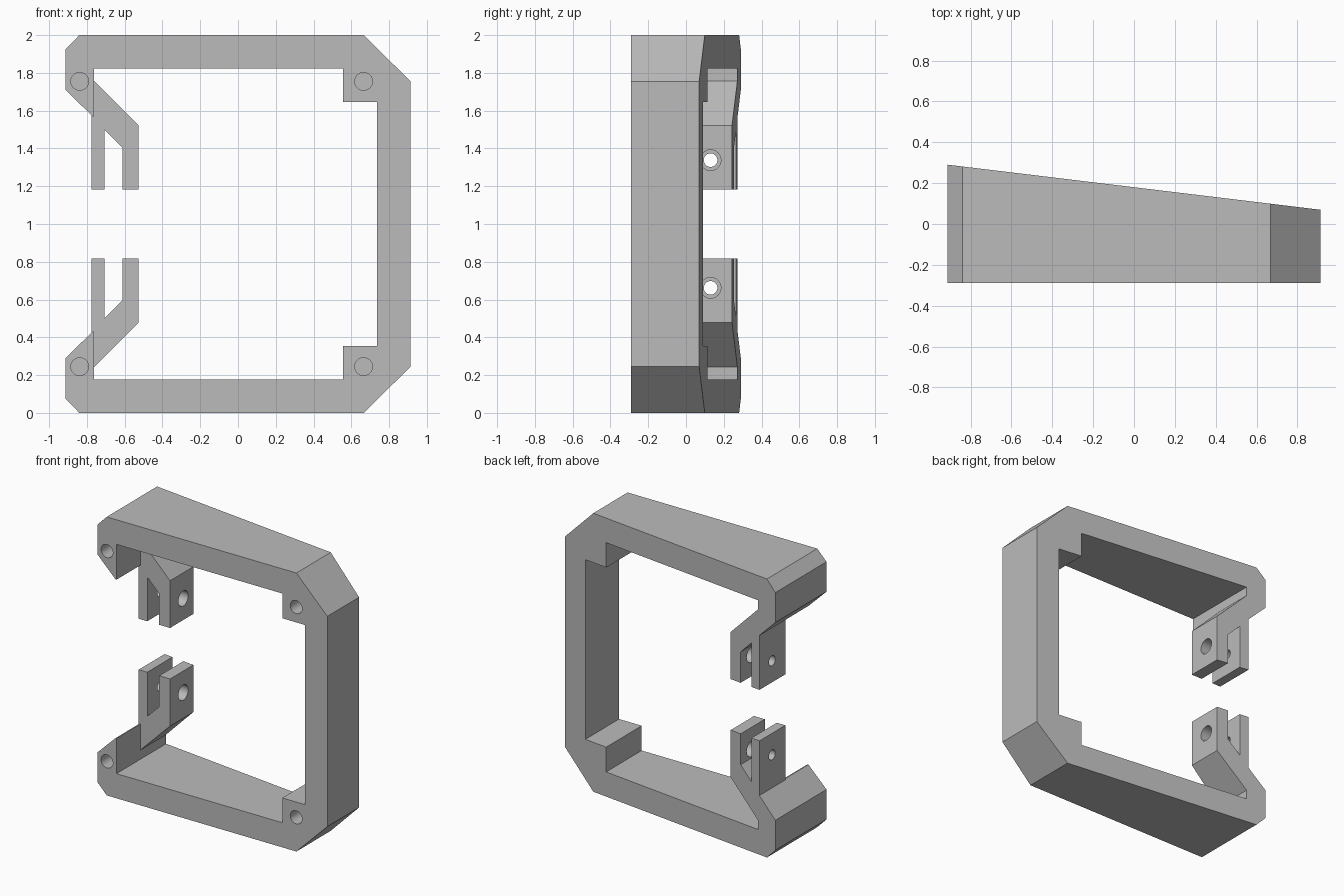
import bpy, bmesh, math
from mathutils import Matrix

cube = bpy.data.objects.get("Cube")
if cube:
    bpy.data.objects.remove(cube, do_unlink=True)

grey = bpy.data.materials.new("plain grey")
grey.use_nodes = True
grey.diffuse_color = (0.5, 0.5, 0.5, 1)
grey.node_tree.nodes["Principled BSDF"].inputs["Base Color"].default_value = (0.5, 0.5, 0.5, 1)


def add_object(name, bm):
    bmesh.ops.recalc_face_normals(bm, faces=bm.faces)
    mesh = bpy.data.meshes.new(name)
    bm.to_mesh(mesh)
    bm.free()
    mesh.materials.append(grey)
    obj = bpy.data.objects.new(name, mesh)
    bpy.context.collection.objects.link(obj)
    return obj


def prism(name, outline, direction):
    """Extrude a flat outline of 3D points along a direction."""
    bm = bmesh.new()
    face = bm.faces.new([bm.verts.new(p) for p in outline])
    out = bmesh.ops.extrude_face_region(bm, geom=[face])
    verts = [v for v in out["geom"] if isinstance(v, bmesh.types.BMVert)]
    bmesh.ops.translate(bm, verts=verts, vec=direction)
    return add_object(name, bm)


def rod(name, centre, radius, length, axis):
    bm = bmesh.new()
    turn = Matrix.Rotation(math.pi / 2, 4, axis)
    bmesh.ops.create_cone(bm, cap_ends=True, segments=40, radius1=radius, radius2=radius,
                          depth=length, matrix=Matrix.Translation(centre) @ turn)
    return add_object(name, bm)


def combine(target, other, operation):
    mod = target.modifiers.new(operation, "BOOLEAN")
    mod.operation = operation
    mod.solver = "EXACT"
    mod.object = other
    bpy.context.view_layer.objects.active = target
    bpy.ops.object.modifier_apply(modifier=mod.name)
    bpy.data.objects.remove(other, do_unlink=True)


def flip(z, lower):
    return 2 - z if lower else z


# C-shaped frame: upper half outline, mirrored about mid height
half = [(0.735, 1.645), (0.555, 1.645), (0.555, 1.823), (-0.762, 1.823), (-0.762, 1.57),
        (-0.77, 1.57), (-0.913, 1.71), (-0.913, 1.925), (-0.84, 2), (0.667, 2), (0.913, 1.755)]
outline = half + [(x, 2 - z) for x, z in reversed(half)]
frame = prism("hinge_frame", [(x, -0.29, z) for x, z in outline], (0, 0.7, 0))

# Forked hinge arms
fork = [(-0.775, 1.77), (-0.775, 1.183), (-0.707, 1.183), (-0.707, 1.5), (-0.612, 1.405),
        (-0.612, 1.183), (-0.526, 1.183), (-0.526, 1.522), (-0.762, 1.757)]
for lower in (False, True):
    arm = prism("hinge_arm", [(x, -0.02, flip(z, lower)) for x, z in fork], (0, 0.5, 0))
    combine(frame, arm, "UNION")

# Slanted back, deeper on the hinge side
wedge = prism("back_cutter", [(-1.2, 0.325, -1), (1.2, 0.035, -1), (1.2, 1, -1), (-1.2, 1, -1)],
              (0, 0, 4))
combine(frame, wedge, "DIFFERENCE")

# Blind screw holes in the front and stepped pin holes through the forks
for lower in (False, True):
    for x in (-0.838, 0.665):
        combine(frame, rod("screw_hole", (x, -0.3, flip(1.755, lower)), 0.047, 0.5, "X"), "DIFFERENCE")
    for x, radius in ((-0.57, 0.055), (-0.74, 0.036)):
        combine(frame, rod("pin_hole", (x, 0.13, flip(1.338, lower)), radius, 0.15, "Y"), "DIFFERENCE")

# Smooth hole walls, crisp edges elsewhere
bpy.ops.object.select_all(action="DESELECT")
frame.select_set(True)
bpy.context.view_layer.objects.active = frame
bpy.ops.object.shade_smooth_by_angle(angle=math.radians(20))
